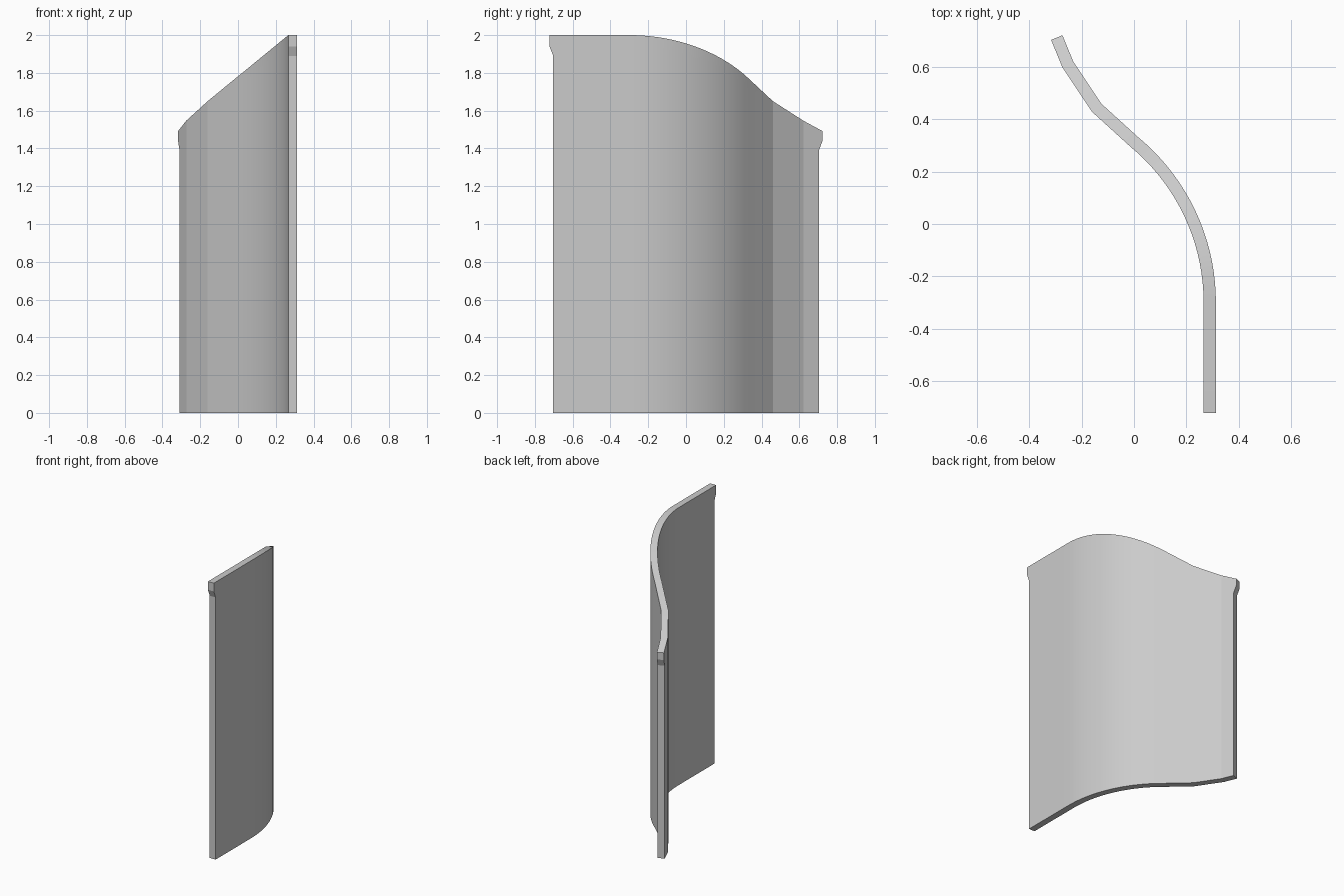
import bpy, bmesh, math
from mathutils import Vector

cube = bpy.data.objects.get("Cube")
if cube:
    bpy.data.objects.remove(cube, do_unlink=True)

THICK = 0.047
LIP = 0.02
RADIUS = 0.797
SWEEP = math.radians(50.5)
STEPS = 18

# One plain grey finish
grey = bpy.data.materials.new("plain_grey")
grey.use_nodes = True
colour = (0.6, 0.6, 0.6, 1)
grey.diffuse_color = colour
grey.node_tree.nodes["Principled BSDF"].inputs["Base Color"].default_value = colour

# Plan path with the wall height at each station: straight run, arc, faceted tail
path = [(0.29, -0.703, 2.0)]
for i in range(STEPS + 1):
    a = SWEEP * i / STEPS
    drop = 0.82 * (RADIUS - THICK / 2) * (1 - math.cos(a))
    path.append((0.29 - RADIUS * (1 - math.cos(a)),
                 -0.3 + RADIUS * math.sin(a), 2 - drop))
path += [(-0.143, 0.445, 1.65), (-0.253, 0.61, 1.547), (-0.288, 0.695, 1.5)]


def heading(i, j):
    return (Vector(path[j][:2]) - Vector(path[i][:2])).normalized()


# Curved wall: a ring of wall points per station, with a lip at the top of both ends
bm = bmesh.new()
last = len(path) - 1
rings = []
for i, (x, y, top) in enumerate(path):
    before = heading(max(i - 1, 0), max(i, 1))
    after = heading(min(i, last - 1), min(i + 1, last))
    along = (before + after).normalized()
    side = Vector((along.y, -along.x)) * THICK / 2 / along.dot(after)
    end = -1 if i == 0 else 1 if i == last else 0
    levels = [(0, 0), (top - 0.11, 0), (top - 0.06, LIP), (top, LIP)]
    ring = []
    for sign, rows in ((1, levels), (-1, levels[::-1])):
        for z, out in rows:
            p = Vector((x, y)) + side * sign + along * out * end
            if i == last and z == top:
                z -= 0.008
            ring.append(bm.verts.new((p.x, p.y, z)))
    rings.append(ring)

for a, b in zip(rings, rings[1:]):
    for k in range(len(a)):
        n = (k + 1) % len(a)
        bm.faces.new((a[k], a[n], b[n], b[k]))
for ring in (rings[0], rings[-1]):
    for k in range(3):
        bm.faces.new((ring[k], ring[k + 1], ring[6 - k], ring[7 - k]))
bmesh.ops.recalc_face_normals(bm, faces=bm.faces)

mesh = bpy.data.meshes.new("curved_wall")
bm.to_mesh(mesh)
bm.free()
mesh.materials.append(grey)
wall = bpy.data.objects.new("curved_wall", mesh)
bpy.context.collection.objects.link(wall)

# Smooth bend, crisp edges on the tail facets
bpy.ops.object.select_all(action="DESELECT")
wall.select_set(True)
bpy.context.view_layer.objects.active = wall
bpy.ops.object.shade_smooth_by_angle(angle=math.radians(9))
